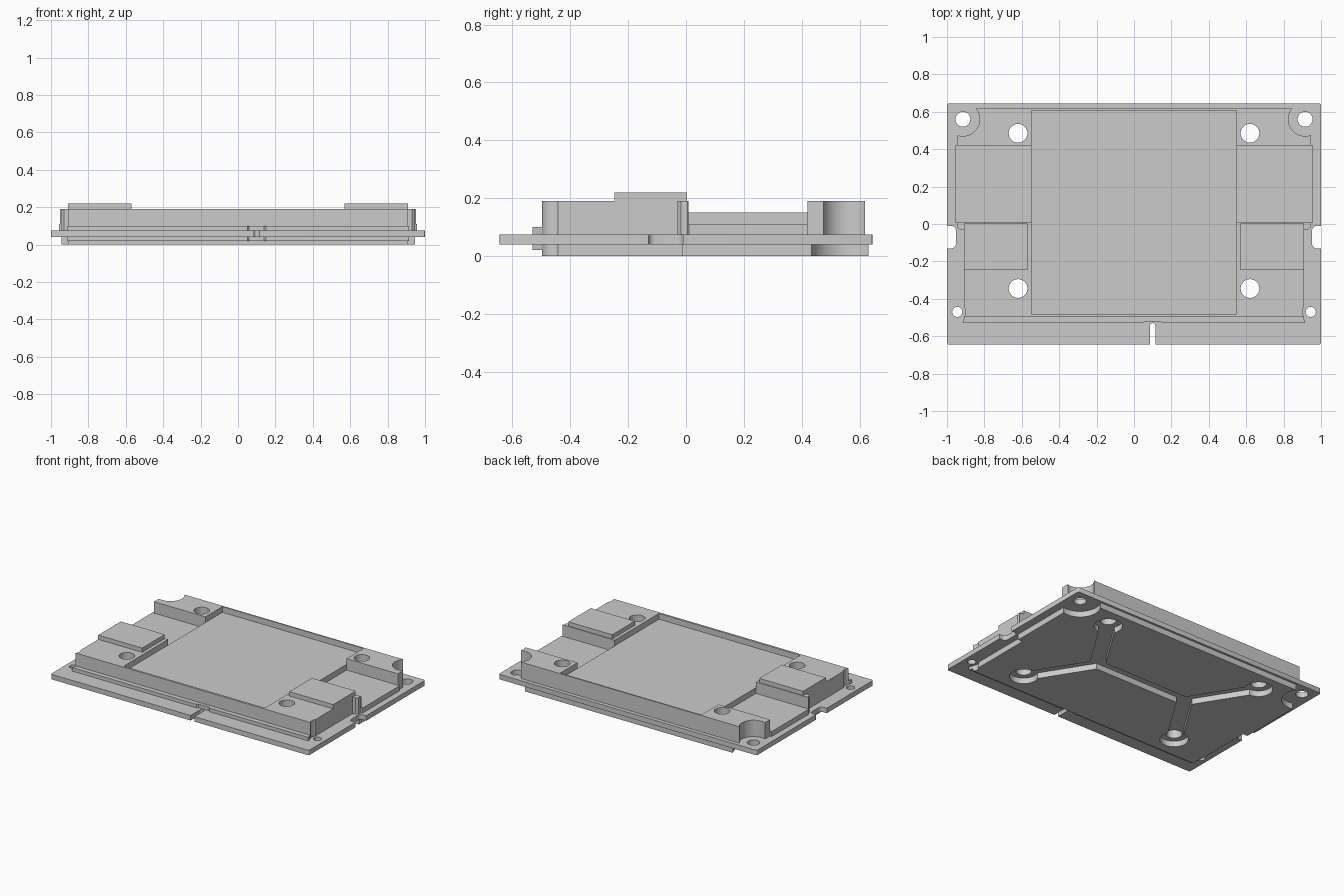
import bpy, bmesh
from math import cos, sin, pi, atan2
from mathutils import Vector

if "Cube" in bpy.data.objects:
    bpy.data.objects.remove(bpy.data.objects["Cube"])


def prism(name, outline, z0, z1):
    """Extrude a closed xy outline from z0 to z1."""
    bm = bmesh.new()
    face = bm.faces.new([bm.verts.new((x, y, z0)) for x, y in outline])
    top = bmesh.ops.extrude_face_region(bm, geom=[face])["geom"]
    bmesh.ops.translate(bm, vec=(0, 0, z1 - z0),
                        verts=[v for v in top if isinstance(v, bmesh.types.BMVert)])
    bmesh.ops.recalc_face_normals(bm, faces=bm.faces)
    mesh = bpy.data.meshes.new(name)
    bm.to_mesh(mesh)
    bm.free()
    ob = bpy.data.objects.new(name, mesh)
    bpy.context.collection.objects.link(ob)
    return ob


def rect(x0, x1, y0, y1):
    return [(x0, y0), (x1, y0), (x1, y1), (x0, y1)]


def round_rect(x0, x1, y0, y1, r, n=6):
    pts = []
    corners = [(x1 - r, y1 - r), (x0 + r, y1 - r), (x0 + r, y0 + r), (x1 - r, y0 + r)]
    for q, (cx, cy) in enumerate(corners):
        for i in range(n + 1):
            a = pi / 2 * (q + i / n)
            pts.append((cx + r * cos(a), cy + r * sin(a)))
    return pts


def circle(x, y, r, n=40):
    return [(x + r * cos(2 * pi * i / n), y + r * sin(2 * pi * i / n)) for i in range(n)]


def bar(a, b, w):
    """Rectangle of width w running from a to b."""
    a, b = Vector(a), Vector(b)
    d = (b - a).normalized() * w / 2
    s = Vector((-d.y, d.x))
    return [tuple(p) for p in (a - s, b - s, b + s, a + s)]


def mirrored(half):
    return half + [(-x, y) for x, y in reversed(half)]


def cut(ob, outline, z0=-0.1, z1=0.4):
    """Subtract an extruded outline from ob."""
    cutter = prism("cutter", outline, z0, z1)
    cutter.hide_render = True
    mod = ob.modifiers.new("cut", "BOOLEAN")
    mod.operation, mod.solver, mod.object = "DIFFERENCE", "EXACT", cutter
    bpy.context.view_layer.objects.active = ob
    bpy.ops.object.modifier_apply(modifier=mod.name)
    bpy.data.objects.remove(cutter)


SIDES = (-1, 1)
screws = [(sx * 0.62, y) for sx in SIDES for y in (-0.345, 0.485)]

# Circuit board with side notches, front slot and corner holes
board = prism("board", round_rect(-1, 1, -0.645, 0.645, 0.01, 3), 0.04, 0.075)
cut(board, round_rect(0.085, 0.115, -0.75, -0.53, 0.0149))
for s in SIDES:
    cut(board, round_rect(s * 1.0 - 0.048, s * 1.0 + 0.048, -0.13, -0.01, 0.025))
    cut(board, circle(s * 0.915, 0.56, 0.04))
    cut(board, circle(s * 0.945, -0.47, 0.027))

# Upper heat spreader: lobed outline, shallow centre pocket, side channels
cover = prism("top_cover", mirrored([
    (0.91, -0.497), (0.91, -0.03), (0.93, -0.03), (0.945, -0.018), (0.945, 0.005),
    (0.958, 0.01), (0.958, 0.42), (0.945, 0.42), (0.945, 0.618)]), 0.075, 0.19)
cut(cover, rect(-0.547, 0.547, -0.482, 0.608), 0.15)
for s in SIDES:
    xs = sorted((s * 0.547, s * 1.1))
    cut(cover, rect(*xs, 0.008, 0.42), 0.11)
    cut(cover, circle(s * 0.915, 0.56, 0.09))
    cut(cover, circle(s * 0.945, -0.47, 0.045))

# Raised pads on the two front blocks
for s, side in zip(SIDES, ("left", "right")):
    xs = sorted((s * 0.57, s * 0.91))
    prism("raised_pad_" + side, rect(*xs, -0.247, 0.003), 0.185, 0.22)

# Low ledge along the front edge, with a shallow notch above the slot
prism("front_ledge", [(-0.915, -0.53), (0.05, -0.53), (0.06, -0.52), (0.14, -0.52),
                      (0.15, -0.53), (0.915, -0.53), (0.905, -0.49), (-0.905, -0.49)],
      0.02, 0.10)

# Bottom plate with corner reliefs and the branching spring-clip recess
plate = prism("bottom_plate", mirrored([
    (0.91, -0.497), (0.91, -0.012), (0.945, -0.012), (0.945, 0.63)]), 0, 0.04)
for s in SIDES:
    cut(plate, circle(s * 0.915, 0.56, 0.13))
    cut(plate, circle(s * 0.945, -0.47, 0.045))
cut(plate, rect(-0.36, 0.36, 0.025, 0.115))
for x, y in screws:
    cut(plate, bar((0.36 if x > 0 else -0.36, 0.07), (x, y), 0.1))
    cut(plate, circle(x, y, 0.09))

# Screw holes through the whole stack
for ob in (board, cover):
    for x, y in screws:
        cut(ob, circle(x, y, 0.05))

for ob in bpy.context.collection.objects:
    bpy.ops.object.select_all(action="DESELECT")
    ob.select_set(True)
    bpy.context.view_layer.objects.active = ob
    bpy.ops.object.shade_smooth_by_angle(angle=pi / 6)
